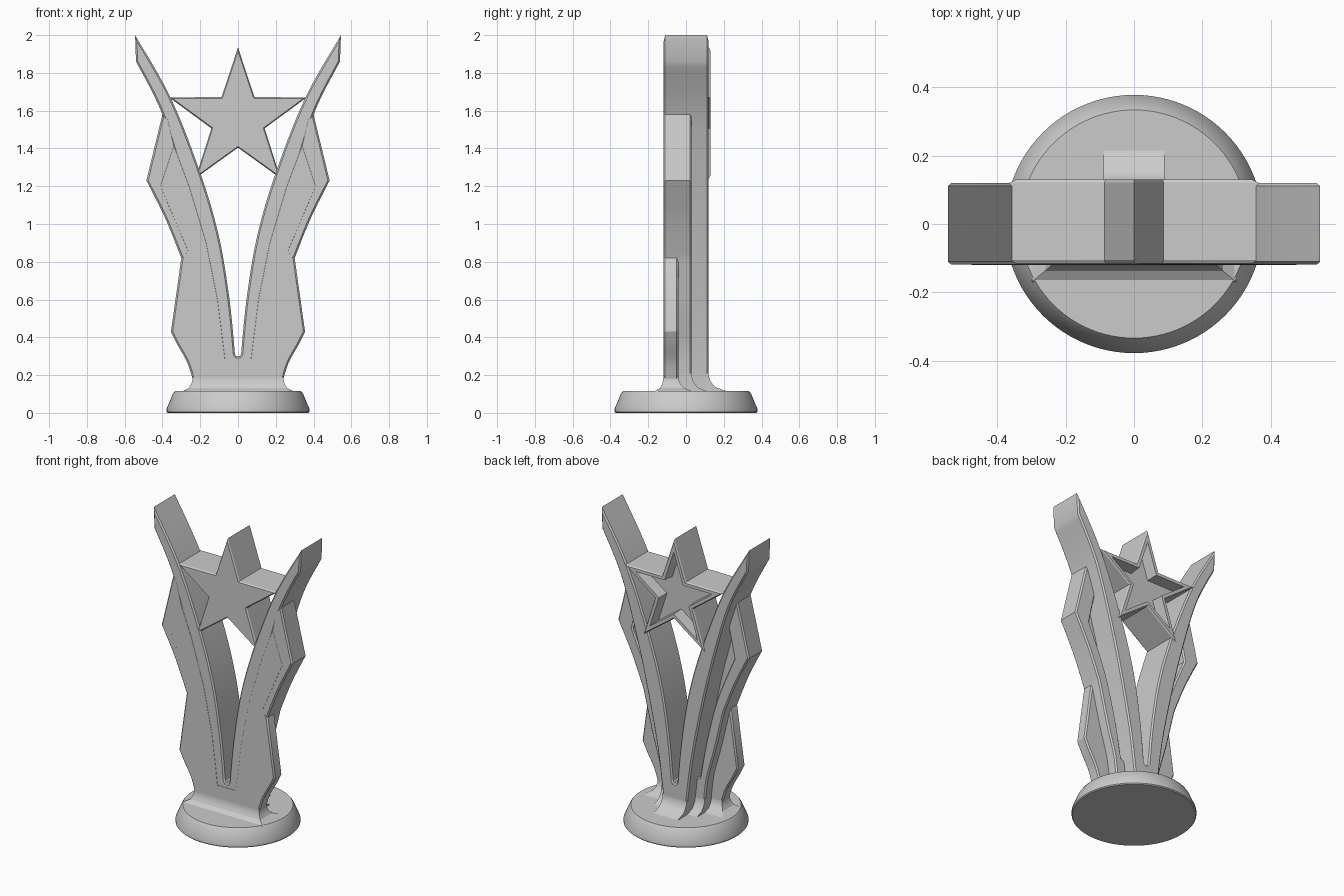
import bpy, bmesh
from math import sin, cos, pi, sqrt, radians

if "Cube" in bpy.data.objects:
    bpy.data.objects.remove(bpy.data.objects["Cube"])


def finish(name, bm):
    bmesh.ops.recalc_face_normals(bm, faces=bm.faces)
    me = bpy.data.meshes.new(name)
    bm.to_mesh(me)
    bm.free()
    ob = bpy.data.objects.new(name, me)
    bpy.context.collection.objects.link(ob)
    bpy.ops.object.select_all(action='DESELECT')
    bpy.context.view_layer.objects.active = ob
    ob.select_set(True)
    bpy.ops.object.shade_smooth_by_angle(angle=radians(28))
    return ob


def loft(name, rings):
    """Skin a list of equal-length closed rings and cap both ends."""
    bm = bmesh.new()
    vs = [[bm.verts.new(p) for p in r] for r in rings]
    n = len(rings[0])
    for a, b in zip(vs, vs[1:]):
        for i in range(n):
            j = (i + 1) % n
            bm.faces.new((a[i], a[j], b[j], b[i]))
    bm.faces.new(vs[0])
    bm.faces.new(vs[-1])
    return finish(name, bm)


def curve(pts, n=6):
    """Smooth Catmull-Rom path through the points."""
    out = []
    for i in range(len(pts) - 1):
        p0, p1, p2 = pts[max(i - 1, 0)], pts[i], pts[i + 1]
        p3 = pts[min(i + 2, len(pts) - 1)]
        for k in range(n):
            t = k / n
            out.append(tuple(
                0.5 * (2 * b + (c - a) * t + (2 * a - 5 * b + 4 * c - d) * t * t
                       + (3 * b - a - 3 * c + d) * t ** 3)
                for a, b, c, d in zip(p0, p1, p2, p3)))
    return out + [pts[-1]]


def plate(name, half, y0, y1, bevel=0.009):
    """Symmetric outline (right half given) extruded in y, rims chamfered."""
    pts = half + [(-x, z) for x, z in reversed(half)]
    bm = bmesh.new()
    face = bm.faces.new([bm.verts.new((x, y0, z)) for x, z in pts])
    ext = bmesh.ops.extrude_face_region(bm, geom=[face], use_keep_orig=True)
    for g in ext['geom']:
        if isinstance(g, bmesh.types.BMVert):
            g.co.y = y1
    bmesh.ops.recalc_face_normals(bm, faces=bm.faces)
    rim = [e for e in bm.edges if abs(e.verts[0].co.y - e.verts[1].co.y) < 1e-6]
    bmesh.ops.bevel(bm, geom=rim, offset=bevel, segments=1, affect='EDGES',
                    clamp_overlap=False)
    return finish(name, bm)


def cove(name, w, dw, yf, df, yb, db, h=0.1, z0=0.112, n=8):
    """Foot that flares outward in a quarter arc onto the base."""
    rings = []
    for i in range(n + 1):
        t = i / n
        t = 1 - (1 - t) ** 2
        e = 1 - sqrt(1 - (1 - t) ** 2)
        x, f, b = w + dw * e, yf - df * e, yb + db * e
        z = z0 + h * t
        rings.append([(-x, f, z), (x, f, z), (x, b, z), (-x, b, z)])
    return loft(name, rings)


# Round base
loft("base", [[(r * cos(2 * pi * i / 96), r * sin(2 * pi * i / 96), z) for i in range(96)]
              for r, z in [(0.372, 0), (0.378, 0.006), (0.378, 0.022),
                           (0.345, 0.1), (0.334, 0.115)]])

# Inner wings: the tall V, full depth
inner = curve([(0.016, 0.31), (0.045, 0.6), (0.10, 0.93), (0.196, 1.26),
               (0.355, 1.666), (0.545, 2.0)])
inner_out = curve([(0.54, 1.86), (0.40, 1.58), (0.285, 1.2), (0.20, 0.85),
                   (0.13, 0.5), (0.09, 0.2)])
plate("inner_wings", [(0.009, 0.30)] + inner + inner_out + [(0.09, 0.11)], -0.119, 0.12)

# Middle wings: stepped lower, with a pocket beside the inner wings
mid_out = ([(0.40, 1.58)] + curve([(0.485, 1.23), (0.385, 1.03), (0.30, 0.82)])
           + curve([(0.30, 0.82), (0.235, 0.55), (0.18, 0.35), (0.16, 0.2)])[1:])
pocket = (curve([(0.122, 0.34), (0.17, 0.6), (0.25, 0.9), (0.375, 1.2)])
          + [(0.33, 1.41), (0.365, 1.56)])
plate("middle_wings", [(0.06, 0.28), (0.10, 0.33)] + pocket + mid_out + [(0.16, 0.11)],
      -0.1195, 0.03)

# Outer wings: thinnest front layer, also the floor of the pockets
low_out = [(0.30, 0.82)] + curve([(0.355, 0.43), (0.32, 0.36), (0.27, 0.27), (0.24, 0.18)])
plate("outer_wings",
      [(0.06, 0.28), (0.10, 0.6), (0.16, 0.9), (0.25, 1.2), (0.34, 1.44),
       (0.42, 1.2), (0.275, 0.86)] + low_out + [(0.24, 0.11)],
      -0.12, -0.04)

# Flared feet of the three layers
cove("inner_foot", 0.0895, 0.0, 0.0, 0.0, 0.1195, 0.105)
cove("middle_foot", 0.1595, 0.0, -0.1, 0.0, 0.0295, 0.09)
cove("outer_foot", 0.239, 0.06, -0.1195, 0.05, -0.0405, 0.08, h=0.085)


# Star with a recessed star in the back
def star_ring(s, y):
    return [((r * s) * sin(pi * i / 5), y, 1.552 + (r * s) * cos(pi * i / 5))
            for i in range(10) for r in [0.383 if i % 2 == 0 else 0.148]]


loft("star", [star_ring(s, y) for s, y in
              [(0.95, -0.115), (1, -0.106), (1, 0.121), (0.95, 0.13),
               (0.78, 0.13), (0.75, 0.05)]])
